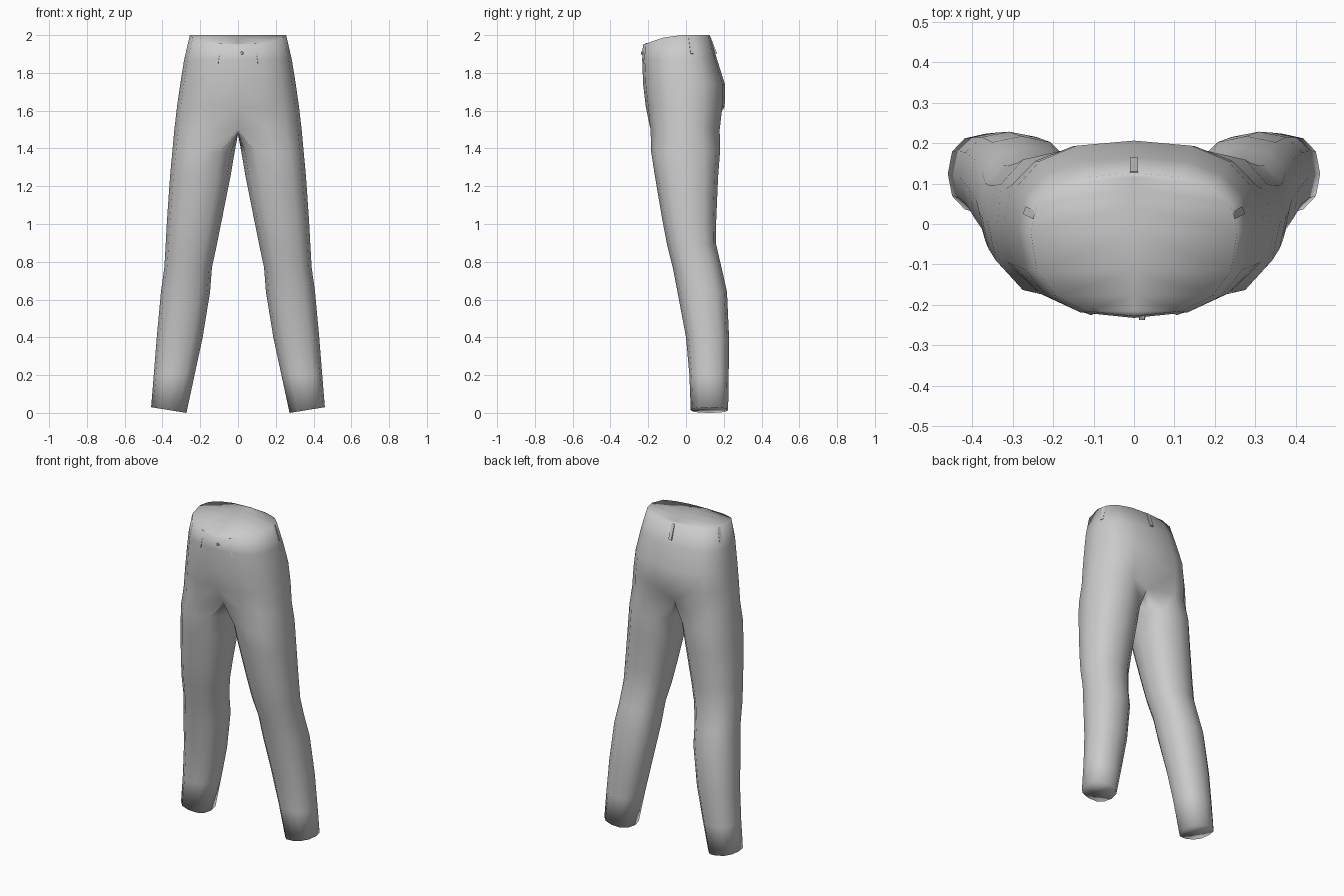
import bpy, bmesh
from math import sin, cos, radians, copysign
from mathutils import Vector, Matrix

cube = bpy.data.objects.get("Cube")
if cube:
    bpy.data.objects.remove(cube, do_unlink=True)

cloth = bpy.data.materials.new("grey_cloth")
cloth.use_nodes = True
cloth.diffuse_color = (0.6, 0.6, 0.6, 1)
cloth.node_tree.nodes["Principled BSDF"].inputs["Base Color"].default_value = (0.6, 0.6, 0.6, 1)


def finish(name, bm, smooth):
    bmesh.ops.recalc_face_normals(bm, faces=bm.faces[:])
    mesh = bpy.data.meshes.new(name)
    bm.to_mesh(mesh)
    bm.free()
    mesh.materials.append(cloth)
    for p in mesh.polygons:
        p.use_smooth = smooth
    obj = bpy.data.objects.new(name, mesh)
    bpy.context.collection.objects.link(obj)
    return obj


def rounded(angle, power):
    """Point on a slightly squared unit circle."""
    c, s = cos(radians(angle)), sin(radians(angle))
    return copysign(abs(c) ** power, c), copysign(abs(s) ** power, s)


def hip_ring(z, half_width, front, back, waist_y):
    """Half ring from centre front, round the side, to centre back."""
    points = []
    for k in range(9):
        c, s = rounded(-90 + 22.5 * k, 0.8)
        depth = back - waist_y if s > 0 else waist_y - front
        points.append(Vector((half_width * c if 0 < k < 8 else 0, waist_y + depth * s, z)))
    return points


def leg_ring(z, inner, outer, front, back):
    """Full ring; its first nine points continue the hip ring."""
    points = []
    for k in range(12):
        c, s = rounded(-120 + 30 * k, 0.85)
        points.append(Vector(((inner + outer) / 2 + (outer - inner) / 2 * c,
                              (front + back) / 2 + (back - front) / 2 * s, z)))
    return points


# Hips: z, half width, front, back, depth of widest point
hips = [hip_ring(*r) for r in (
    (2.0, 0.255, -0.228, 0.125, -0.02),
    (1.87, 0.285, -0.232, 0.165, -0.01),
    (1.74, 0.306, -0.227, 0.206, 0),
    (1.62, 0.323, -0.213, 0.205, 0),
    (1.5, 0.337, -0.2, 0.19, 0))]
for p in hips[0]:                      # waist dips at the front
    p.z -= 0.05 * max(0, (-0.08 - p.y) / 0.148)
hips[-1][0].y, hips[-1][8].y = -0.15, 0.12   # crotch creases

# Legs: z, inner x, outer x, front, back
legs = [leg_ring(*r) for r in (
    (1.38, 0.018, 0.348, -0.184, 0.18),
    (1.25, 0.04, 0.36, -0.164, 0.17),
    (1.02, 0.086, 0.376, -0.125, 0.16),
    (0.89, 0.112, 0.383, -0.1, 0.16),
    (0.77, 0.138, 0.39, -0.07, 0.188),
    (0.64, 0.148, 0.408, -0.045, 0.217),
    (0.4, 0.187, 0.43, 0.0, 0.228),
    (0.2, 0.23, 0.446, 0.018, 0.226),
    (0.02, 0.273, 0.46, 0.025, 0.223))]
for p in legs[-1]:                     # hem rises to the outside
    p.z = 0.03 * (p.x - 0.273) / 0.187

# Trouser body, one half mirrored
bm = bmesh.new()
hip_v = [[bm.verts.new(p) for p in ring] for ring in hips]
for a, b in zip(hip_v, hip_v[1:]):
    for k in range(8):
        bm.faces.new((a[k], a[k + 1], b[k + 1], b[k]))
crotch = [bm.verts.new(p) for p in ((0, 0.07, 1.485), (0, -0.02, 1.475), (0, -0.1, 1.485))]
leg_v = [hip_v[-1] + crotch] + [[bm.verts.new(p) for p in ring] for ring in legs]
for a, b in zip(leg_v, leg_v[1:]):
    for k in range(12):
        j = (k + 1) % 12
        bm.faces.new((a[k], a[j], b[j], b[k]))
bm.faces.new(leg_v[-1])                # hem cap
rim = hip_v[0]                         # waist cap, strips to the centre line
mid = [rim[0]] + [bm.verts.new((0, v.co.y, v.co.z)) for v in rim[1:8]] + [rim[8]]
for k in range(8):
    bm.faces.new(list(dict.fromkeys((rim[k], rim[k + 1], mid[k + 1], mid[k]))))
body = finish("trouser_body", bm, True)
mirror = body.modifiers.new("mirror", "MIRROR")
mirror.use_clip = True


# Belt loops: flat strips between two points, facing outward
def belt_loop(name, top, bottom, outward):
    top, bottom = Vector(top), Vector(bottom)
    up = (top - bottom).normalized()
    side = up.cross(Vector(outward)).normalized()
    out = side.cross(up)
    frame = Matrix((side, out, up)).transposed().to_4x4()
    frame.translation = (top + bottom) / 2
    size = Matrix.Diagonal((0.02, 0.014, (top - bottom).length, 1))
    bm = bmesh.new()
    bmesh.ops.create_cube(bm, size=1, matrix=frame @ size)
    finish(name, bm, False)


for s, label in ((1, "left"), (-1, "right")):
    belt_loop("front_belt_loop_" + label, (s * 0.095, -0.207, 1.955),
              (s * 0.113, -0.215, 1.85), (s * 0.4, -1, 0))
    belt_loop("side_belt_loop_" + label, (s * 0.24, 0.02, 1.995),
              (s * 0.265, 0.032, 1.9), (s, 0.35, 0))
belt_loop("back_belt_loop", (0, 0.123, 1.99), (0, 0.158, 1.9), (0, 1, 0))

# Waist button
bm = bmesh.new()
bmesh.ops.create_cone(bm, cap_ends=True, segments=8, radius1=0.009, radius2=0.007, depth=0.012,
                      matrix=Matrix.Translation((0.02, -0.231, 1.905)) @ Matrix.Rotation(radians(90), 4, "X"))
finish("waist_button", bm, False)
